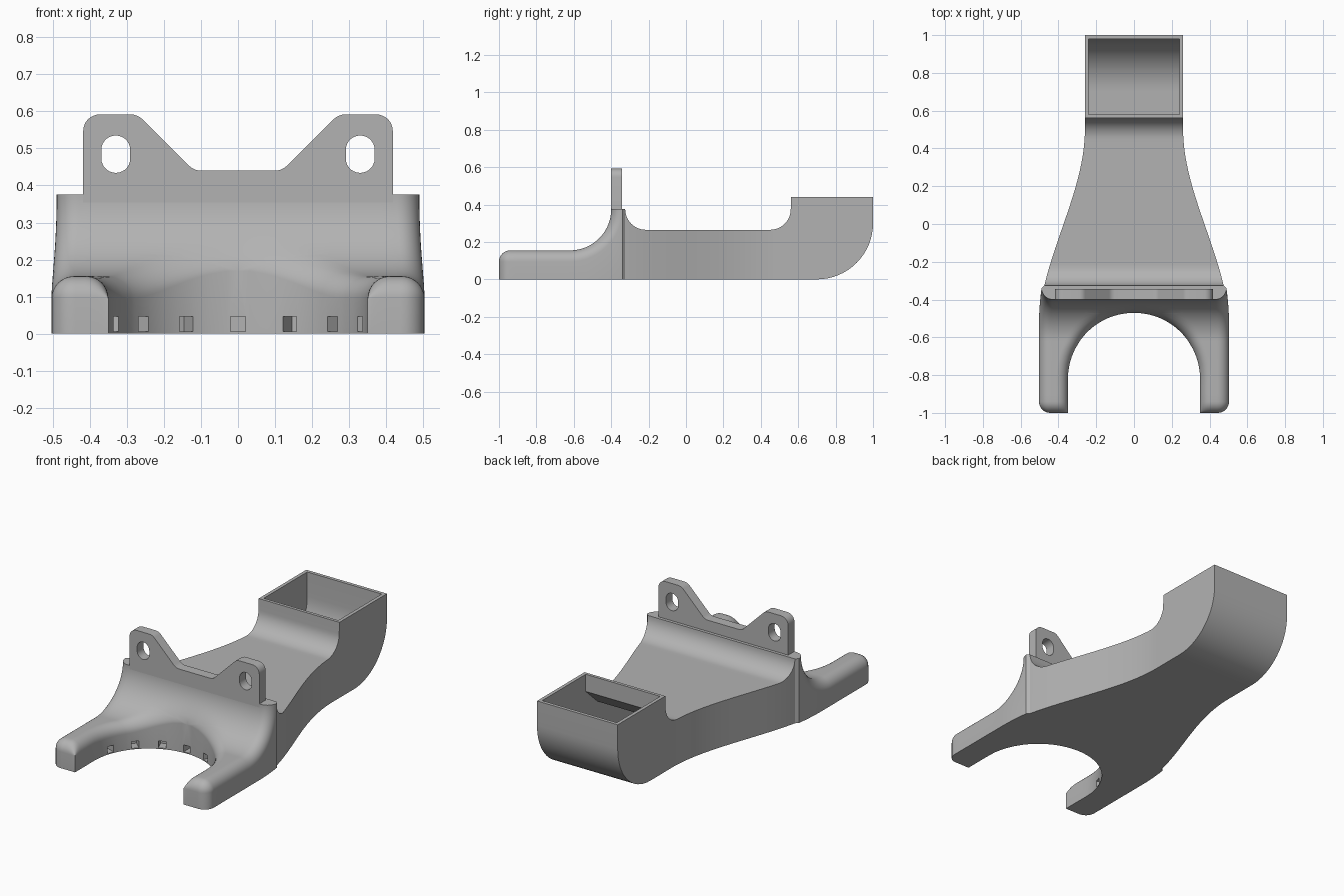
import bpy, bmesh
from math import sin, cos, pi, sqrt, hypot, asin, radians
from mathutils import Matrix

if "Cube" in bpy.data.objects:
    bpy.data.objects.remove(bpy.data.objects["Cube"])

grey = bpy.data.materials.new("plain grey")
grey.use_nodes = True
GREY = (0.45, 0.45, 0.45, 1)
grey.diffuse_color = GREY
grey.node_tree.nodes["Principled BSDF"].inputs["Base Color"].default_value = GREY

ROUND = 0.06                    # edge rounding of the prongs
ARCH_R, ARCH_Y = 0.35, -0.82    # round opening between the prongs


def add_object(name, bm):
    bmesh.ops.recalc_face_normals(bm, faces=bm.faces[:])
    mesh = bpy.data.meshes.new(name)
    bm.to_mesh(mesh)
    bm.free()
    obj = bpy.data.objects.new(name, mesh)
    bpy.context.collection.objects.link(obj)
    mesh.materials.append(grey)
    return obj


def activate(obj):
    bpy.ops.object.select_all(action='DESELECT')
    obj.select_set(True)
    bpy.context.view_layer.objects.active = obj


def arc(cy, cz, r, a0, a1, n):
    angles = [radians(a0 + (a1 - a0) * i / n) for i in range(n + 1)]
    return [(cy + r * cos(a), cz + r * sin(a)) for a in angles]


def outer_x(y):
    t = min(max((0.5 - y) / 1.05, 0), 1)
    return 0.26 + 0.243 * t * t * (3 - 2 * t)


def inner_x(y):
    if y <= ARCH_Y:
        return ARCH_R
    return sqrt(max(ARCH_R ** 2 - (y - ARCH_Y) ** 2, 0))


def bottom_z(y):
    return 0.3 - sqrt(max(0.09 - (y - 0.7) ** 2, 0)) if y > 0.7 else 0


def drop(d):
    d = min(max(d, 0), ROUND)
    return ROUND - sqrt(ROUND ** 2 - (ROUND - d) ** 2)


# Side profile rows: y, z and the surface normal used for rounding
rows = []
for i in range(9):
    b = pi / 2 * i / 8
    rows.append((-1 + ROUND * (1 - cos(b)), 0.155 - ROUND * (1 - sin(b)), -cos(b), sin(b)))
rows += [(-0.94 + 0.04 * i, 0.155, 0, 1) for i in range(1, 8)]
swoop = sorted([pi / 2 * i / 36 for i in range(37)] + [asin(0.15 / 0.22)])
rows += [(-0.62 + 0.22 * sin(a), 0.375 - 0.22 * cos(a), -sin(a), cos(a)) for a in swoop]
rear = arc(-0.215, 0.375, 0.11, 180, 270, 12)
rear += [(-0.215 + 0.665 * i / 24, 0.265) for i in range(1, 24)]
rear += arc(0.45, 0.375, 0.11, 270, 360, 12)
rear += [(0.562, 0.44), (0.63, 0.44)]
rear += [(0.7 + 0.3 * sin(pi / 2 * i / 16), 0.44) for i in range(17)]
rows += [(y, z, 0, 0) for y, z in rear]


def section(bm, y, z, ny, nz):
    """One closed ring: top columns, then matching bottom columns."""
    lo, hi = inner_x(y), outer_x(y)
    edge = [ROUND * (1 - cos(pi / 2 * k / 8)) for k in range(9)]
    mid = [lo + ROUND + (hi - lo - 2 * ROUND) * k / 8 for k in range(1, 8)]
    xs = [lo + e for e in edge] + mid + [hi - e for e in reversed(edge)]
    top, bottom = [], []
    for x in xs:
        out = drop(hi - x) if ny or nz else 0
        inn = drop(hypot(x, max(y - ARCH_Y, 0)) - ARCH_R) * nz
        py, pz = y - ny * out, z - nz * out - inn
        top.append(bm.verts.new((x, py, pz)))
        bottom.append(bm.verts.new((x, py, bottom_z(py))))
    return top + bottom[::-1]


# Duct body, one half skinned over the rows and mirrored
bm = bmesh.new()
rings = [section(bm, *r) for r in rows]
n = len(rings[0])
for a, b in zip(rings, rings[1:]):
    for i in range(n):
        quad = (a[i], a[(i + 1) % n], b[(i + 1) % n], b[i])
        if max(v.co.x for v in quad) > 1e-5:
            bm.faces.new(quad)
for ring in (rings[0], rings[-1]):
    for i in range(n // 2 - 1):
        bm.faces.new((ring[i], ring[i + 1], ring[n - 2 - i], ring[n - 1 - i]))
bmesh.ops.remove_doubles(bm, verts=bm.verts[:], dist=1e-5)
geom = bm.verts[:] + bm.edges[:] + bm.faces[:]
bmesh.ops.mirror(bm, geom=geom, axis='X', merge_dist=1e-5)
bmesh.ops.remove_doubles(bm, verts=bm.verts[:], dist=1e-5)
body = add_object("duct_body", bm)

# Hollow inlet and air channel
bm = bmesh.new()
outline = [(0.98, 0.5)] + arc(0.7, 0.3, 0.28, 0, -90, 16)
outline += [(-0.3, 0.02), (-0.3, 0.24), (0.47, 0.24), (0.58, 0.34), (0.58, 0.5)]
face = bm.faces.new([bm.verts.new((-0.24, y, z)) for y, z in outline])
new = bmesh.ops.extrude_face_region(bm, geom=[face])["geom"]
bmesh.ops.translate(bm, vec=(0.48, 0, 0), verts=[v for v in new if isinstance(v, bmesh.types.BMVert)])
channel = add_object("channel_cutter", bm)

# Air outlets around the arch
bm = bmesh.new()
for k in range(-3, 4):
    place = (Matrix.Translation((0, ARCH_Y, 0.026)) @ Matrix.Rotation(radians(23.5 * k), 4, 'Z')
             @ Matrix.Translation((0, 0.365, 0)) @ Matrix.Diagonal((0.04, 0.09, 0.04, 1)))
    bmesh.ops.create_cube(bm, size=1, matrix=place)
outlets = add_object("outlet_cutter", bm)

for cutter in (channel, outlets):
    cutter.hide_render = True
    mod = body.modifiers.new("cut", 'BOOLEAN')
    mod.operation, mod.solver, mod.object = 'DIFFERENCE', 'EXACT', cutter
activate(body)
bpy.ops.object.convert(target='MESH')
for cutter in (channel, outlets):
    bpy.data.objects.remove(cutter)

# Mounting plate: flat outline with two slots
curve = bpy.data.curves.new("mounting_plate", 'CURVE')
curve.dimensions, curve.fill_mode, curve.extrude = '2D', 'BOTH', 0.029


def add_loop(points):
    spline = curve.splines.new('POLY')
    spline.points.add(len(points) - 1)
    for p, (x, z) in zip(spline.points, points):
        p.co = (x, z, 0, 1)
    spline.use_cyclic_u = True


half = [(0.418, 0.34)] + arc(0.373, 0.547, 0.045, 0, 90, 8)
half += arc(0.29, 0.547, 0.045, 90, 135, 4) + arc(0.1, 0.485, 0.045, -45, -90, 4)
add_loop(half + [(-x, z) for x, z in reversed(half)])
for side in (-1, 1):
    add_loop(arc(0.33 * side, 0.496, 0.039, 0, 180, 14) + arc(0.33 * side, 0.473, 0.039, 180, 360, 14))
plate = bpy.data.objects.new("mounting_plate", curve)
bpy.context.collection.objects.link(plate)
curve.materials.append(grey)
plate.rotation_euler = (pi / 2, 0, 0)
plate.location = (0, -0.372, 0)
activate(plate)
bpy.ops.object.convert(target='MESH')

for obj in (body, plate):
    activate(obj)
    bpy.ops.object.shade_smooth_by_angle(angle=radians(30))
